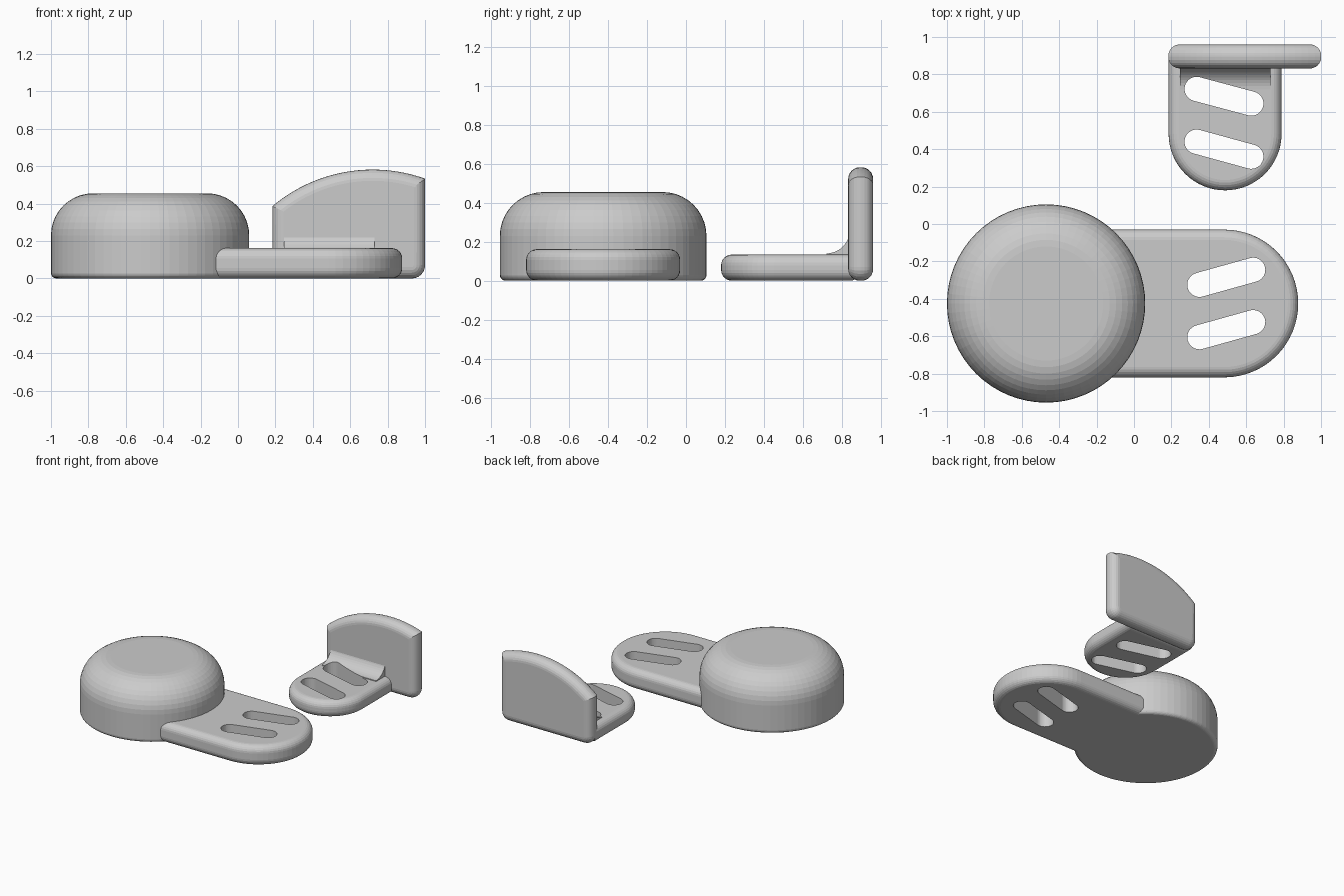
import bpy, bmesh
from math import sin, cos, pi, atan2
from mathutils import Vector

cube = bpy.data.objects.get("Cube")
if cube:
    bpy.data.objects.remove(cube, do_unlink=True)

grey = bpy.data.materials.new("plain grey")
grey.use_nodes = True
GREY = (0.6, 0.6, 0.6, 1)
grey.diffuse_color = GREY
grey.node_tree.nodes["Principled BSDF"].inputs["Base Color"].default_value = GREY


def arc(cx, cy, r, a0, a1, n):
    return [(cx + r * cos(a0 + (a1 - a0) * i / n), cy + r * sin(a0 + (a1 - a0) * i / n))
            for i in range(n + 1)]


def finish(name, bm):
    bmesh.ops.recalc_face_normals(bm, faces=bm.faces)
    mesh = bpy.data.meshes.new(name)
    bm.to_mesh(mesh)
    bm.free()
    mesh.materials.append(grey)
    obj = bpy.data.objects.new(name, mesh)
    bpy.context.collection.objects.link(obj)
    return obj


def slab(name, outline, place, depth, bevel=0):
    """Extrude a 2D outline and round the rims of both caps."""
    bm = bmesh.new()
    base = bm.faces.new([bm.verts.new(place(*p)) for p in outline])
    rim = list(base.edges)
    out = bmesh.ops.extrude_face_region(bm, geom=[base], use_keep_orig=True)["geom"]
    top = [v for v in out if isinstance(v, bmesh.types.BMVert)]
    bmesh.ops.translate(bm, verts=top, vec=Vector(depth))
    rim += [e for e in out if isinstance(e, bmesh.types.BMEdge)]
    bmesh.ops.recalc_face_normals(bm, faces=bm.faces)
    if bevel:
        bmesh.ops.bevel(bm, geom=rim, offset=bevel, segments=6, profile=0.5,
                        affect='EDGES', clamp_overlap=False)
    return finish(name, bm)


def flat(z):
    return lambda x, y: (x, y, z)


def cut_slots(objects, slots, r=0.065):
    """Cut slanted round-ended slots through the given objects."""
    for (x0, y0), (x1, y1) in slots:
        a = atan2(y1 - y0, x1 - x0)
        shape = arc(x1, y1, r, a - pi / 2, a + pi / 2, 16) + arc(x0, y0, r, a + pi / 2, a + 3 * pi / 2, 16)
        cutter = slab("slot_cutter", shape, flat(-0.1), (0, 0, 0.6))
        cutter.hide_render = True
        for obj in objects:
            mod = obj.modifiers.new("slot", 'BOOLEAN')
            mod.operation, mod.solver, mod.object = 'DIFFERENCE', 'EXACT', cutter
            bpy.context.view_layer.objects.active = obj
            bpy.ops.object.modifier_apply(modifier=mod.name)
        bpy.data.objects.remove(cutter, do_unlink=True)


# Round domed button, turned from a profile
R, H, DOME, FOOT = 0.53, 0.455, 0.225, 0.03
profile = [(0, 0)] + arc(R - FOOT, FOOT, FOOT, -pi / 2, 0, 5)
profile += arc(R - DOME, H - DOME, DOME, 0, pi / 2, 10) + [(0, H)]
bm = bmesh.new()
verts = [bm.verts.new((x, 0, z)) for x, z in profile]
edges = [bm.edges.new(pair) for pair in zip(verts, verts[1:])]
bmesh.ops.spin(bm, geom=verts + edges, cent=(0, 0, 0), axis=(0, 0, 1), angle=2 * pi, steps=64)
bmesh.ops.remove_doubles(bm, verts=bm.verts, dist=0.0005)
button = finish("round_button", bm)
button.location = (-0.47, -0.425, 0)

# Long slotted tab with a half-round end
tab = arc(0.483, -0.425, 0.395, -pi / 2, pi / 2, 32) + [(-0.3, -0.03), (-0.3, -0.82)]
long_tab = slab("long_tab", tab, flat(0), (0, 0, 0.162), 0.055)
cut_slots([long_tab], [((0.35, -0.325), (0.637, -0.245)), ((0.35, -0.605), (0.637, -0.525))])

# Upright wall with an arched top
a_right, a_left = atan2(0.78, 0.28), atan2(0.635, -0.535)
wall = arc(0.72, -0.25, 0.832, a_right, a_left, 24)
wall += arc(0.255, 0.07, 0.07, pi, 1.5 * pi, 6) + arc(0.93, 0.07, 0.07, 1.5 * pi, 2 * pi, 6)
slab("upright_wall", wall, lambda x, z: (x, 0.832, z), (0, 0.128, 0), 0.06)

# Short slotted tab under the wall
tab = arc(0.487, 0.482, 0.302, pi, 2 * pi, 32) + [(0.789, 0.895), (0.185, 0.895)]
short_tab = slab("short_tab", tab, flat(0), (0, 0, 0.134), 0.055)

# Concave web between short tab and wall
web = arc(0.72, 0.26, 0.12, -pi / 2, -0.15, 10) + [(0.87, 0.24), (0.87, 0.1), (0.72, 0.1)]
corner_web = slab("corner_web", web, lambda y, z: (0.245, y, z), (0.485, 0, 0))
cut_slots([short_tab, corner_web], [((0.335, 0.722), (0.627, 0.644)), ((0.335, 0.44), (0.627, 0.36))])
